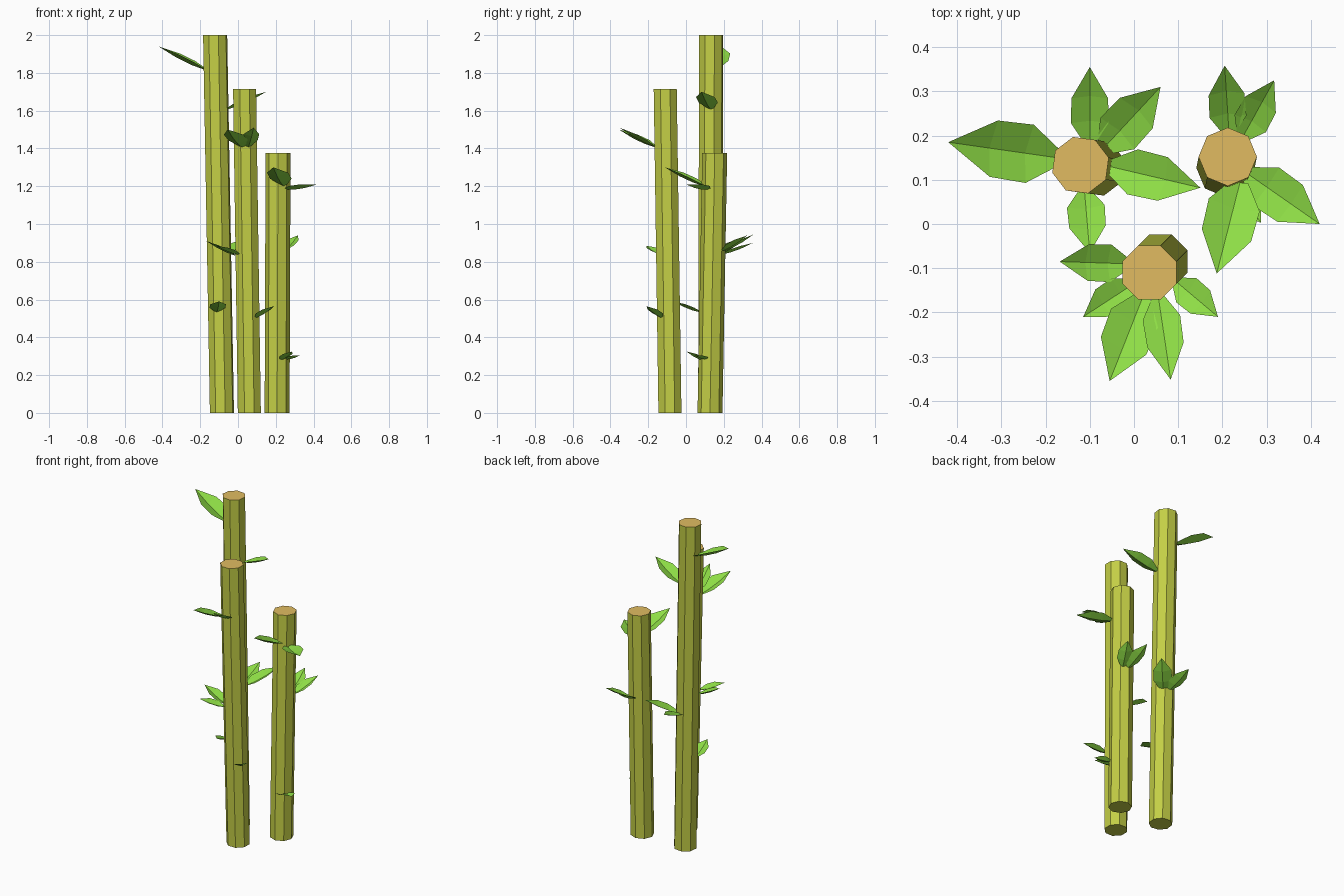
import bpy, bmesh, math
from mathutils import Vector

if "Cube" in bpy.data.objects:
    bpy.data.objects.remove(bpy.data.objects["Cube"])


def material(name, color):
    m = bpy.data.materials.new(name)
    m.diffuse_color = (*color, 1)
    m.use_nodes = True
    m.node_tree.nodes["Principled BSDF"].inputs["Base Color"].default_value = m.diffuse_color
    return m


GREEN = material("stalk_green", (0.55, 0.62, 0.06))
TAN = material("cut_tan", (0.75, 0.50, 0.12))
LEAF = material("leaf_green", (0.27, 0.72, 0.06))


def finish(bm, name, mats):
    mesh = bpy.data.meshes.new(name)
    bm.to_mesh(mesh)
    bm.free()
    for m in mats:
        mesh.materials.append(m)
    bpy.context.collection.objects.link(bpy.data.objects.new(name, mesh))


def stalk(name, base, top, height, turn):
    """Leaning eight-sided cane with level ends and a tan cut top."""
    bm = bmesh.new()
    rings = []
    for (x, y), z in ((base, 0), (top, height)):
        angles = [math.radians(turn + 45 * i) for i in range(8)]
        rings.append([bm.verts.new((x + 0.066 * math.cos(a), y + 0.066 * math.sin(a), z))
                      for a in angles])
    low, high = rings
    for i in range(8):
        j = (i + 1) % 8
        bm.faces.new((low[i], low[j], high[j], high[i]))
    bm.faces.new(low[::-1])
    bm.faces.new(high).material_index = 1
    finish(bm, name, [GREEN, TAN])


def leaf(name, base, tip, width):
    """Faceted blade, cupped along its midrib, from base to pointed tip."""
    base, tip = Vector(base), Vector(tip)
    along = tip - base
    side = Vector((0, 0, 1)).cross(along).normalized()
    up = along.cross(side).normalized()
    bm = bmesh.new()
    rows = []
    for t, w in ((0, 0.3), (0.27, 0.95), (0.6, 0.92)):
        mid = base + along * t
        half = side * (width / 2 * w)
        lift = up * (width * 0.09 * w)
        rows.append([bm.verts.new(mid + half + lift), bm.verts.new(mid - lift),
                     bm.verts.new(mid - half + lift)])
    for a, b in zip(rows, rows[1:]):
        for i in range(2):
            bm.faces.new((a[i], a[i + 1], b[i + 1], b[i]))
    end = bm.verts.new(tip)
    for i in range(2):
        bm.faces.new((rows[-1][i], rows[-1][i + 1], end))
    bmesh.ops.recalc_face_normals(bm, faces=bm.faces)
    bm.normal_update()
    if sum(f.normal.z for f in bm.faces) < 0:
        bmesh.ops.reverse_faces(bm, faces=bm.faces)
    finish(bm, name, [LEAF])


# Canes
stalk("tall_stalk", (-0.085, 0.128), (-0.121, 0.133), 2.0, 15)
stalk("middle_stalk", (0.06, -0.085), (0.035, -0.11), 1.715, 22.5)
stalk("short_stalk", (0.207, 0.127), (0.212, 0.152), 1.375, 0)

# Leaves of each cane: base, tip, width
leaves = {
    "tall_stalk_leaf": [
        ((-0.175, 0.15, 1.82), (-0.42, 0.185, 1.94), 0.14),
        ((-0.055, 0.13, 1.61), (0.15, 0.082, 1.70), 0.11),
        ((-0.10, 0.185, 0.84), (-0.10, 0.355, 0.90), 0.09),
        ((-0.07, 0.17, 0.835), (0.06, 0.31, 0.93), 0.11),
        ((-0.112, 0.075, 0.535), (-0.10, -0.065, 0.59), 0.09),
    ],
    "middle_stalk_leaf": [
        ((-0.015, -0.09, 0.835), (-0.168, -0.085, 0.91), 0.09),
        ((0.0, -0.135, 0.84), (-0.115, -0.21, 0.885), 0.08),
        ((0.02, -0.165, 1.41), (-0.055, -0.355, 1.50), 0.12),
        ((0.055, -0.165, 1.41), (0.083, -0.352, 1.51), 0.09),
        ((0.095, -0.13, 0.505), (0.19, -0.21, 0.565), 0.075),
    ],
    "short_stalk_leaf": [
        ((0.255, 0.115, 1.185), (0.42, 0.0, 1.21), 0.11),
        ((0.24, 0.095, 1.205), (0.187, -0.112, 1.30), 0.125),
        ((0.215, 0.205, 0.86), (0.205, 0.358, 0.945), 0.088),
        ((0.245, 0.195, 0.86), (0.317, 0.325, 0.94), 0.085),
        ((0.23, 0.085, 0.28), (0.287, 0.003, 0.325), 0.065),
        ((0.255, 0.105, 0.285), (0.33, 0.05, 0.305), 0.065),
    ],
}
for name, blades in leaves.items():
    for i, (base, tip, width) in enumerate(blades):
        leaf(f"{name}_{i + 1}", base, tip, width)
